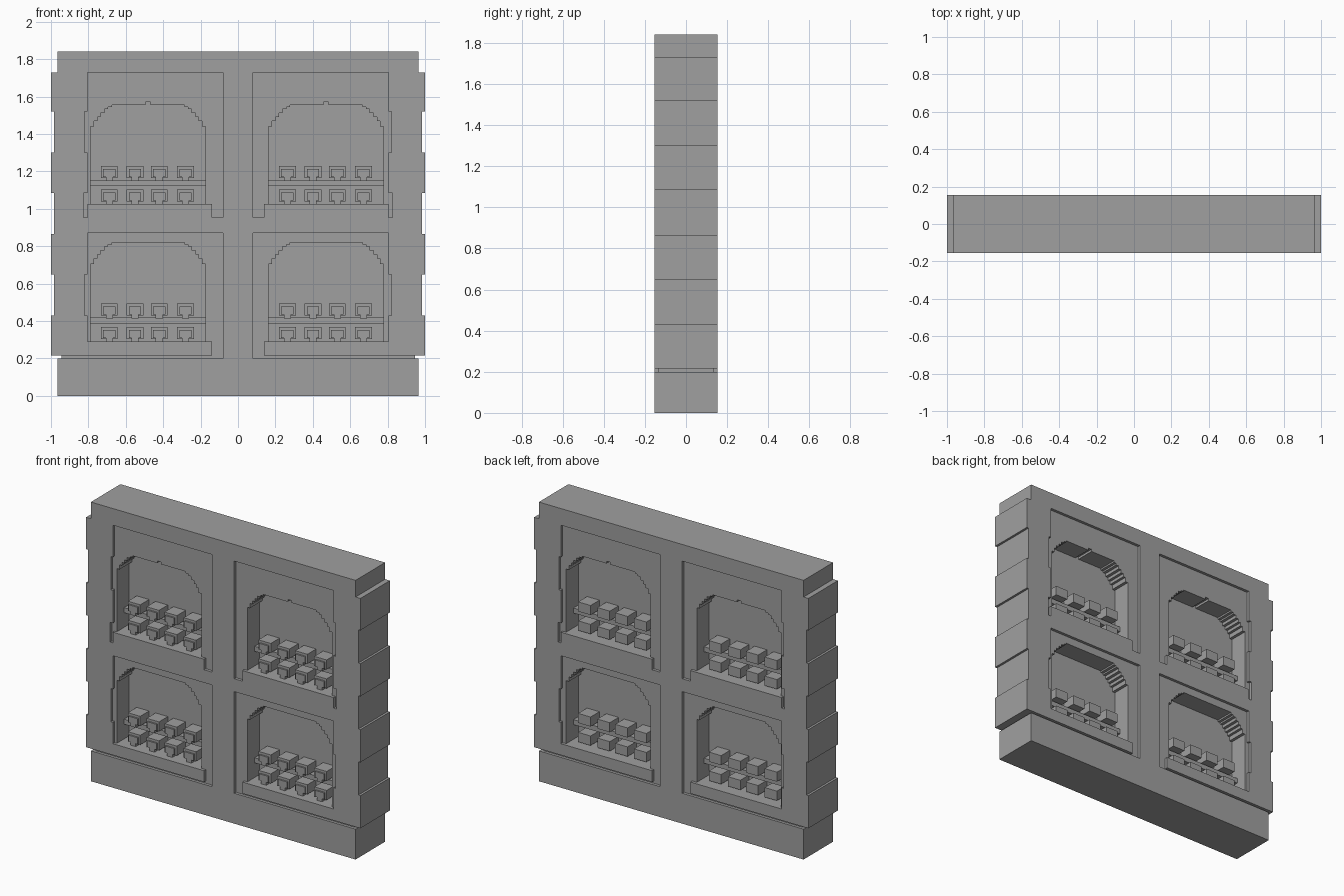
import bpy, bmesh
from mathutils import Matrix

old = bpy.data.objects.get("Cube")
if old:
    bpy.data.objects.remove(old)

stone = bpy.data.materials.new("grey_stone")
stone.use_nodes = True
GREY = (0.35, 0.35, 0.35, 1)
stone.diffuse_color = GREY
stone.node_tree.nodes["Principled BSDF"].inputs["Base Color"].default_value = GREY


def add_object(name, bm):
    bmesh.ops.recalc_face_normals(bm, faces=bm.faces)
    mesh = bpy.data.meshes.new(name)
    bm.to_mesh(mesh)
    bm.free()
    mesh.materials.append(stone)
    ob = bpy.data.objects.new(name, mesh)
    bpy.context.collection.objects.link(ob)
    return ob


def slab(name, points, y0, y1):
    """Extrude an x-z outline from y0 to y1."""
    bm = bmesh.new()
    face = bm.faces.new([bm.verts.new((x, y0, z)) for x, z in points])
    grown = bmesh.ops.extrude_face_region(bm, geom=[face])["geom"]
    verts = [v for v in grown if isinstance(v, bmesh.types.BMVert)]
    bmesh.ops.translate(bm, verts=verts, vec=(0, y1 - y0, 0))
    return add_object(name, bm)


def box(bm, x0, x1, y0, y1, z0, z1):
    m = Matrix.Translation(((x0 + x1) / 2, (y0 + y1) / 2, (z0 + z1) / 2))
    m = m @ Matrix.Diagonal((x1 - x0, y1 - y0, z1 - z0, 1))
    bmesh.ops.create_cube(bm, size=1, matrix=m)


def mirror(points):
    return [(-x, z) for x, z in points]


HALF, FACE, BACK = 0.154, 0.135, 0.008   # wall face, recessed face, niche back
COURSES = [0.215, 0.43, 0.65, 0.865, 1.085, 1.30, 1.52, 1.73]

# Wall silhouette with plinth, groove, alternating corner stones and cap
side = [(0.965, 0), (0.965, 0.2), (0.945, 0.2), (0.945, 0.215)]
for i in range(7):
    x = 1.0 if i % 2 == 0 else 0.985
    side += [(x, COURSES[i]), (x, COURSES[i + 1])]
side += [(0.965, 1.73), (0.965, 1.84)]
wall = slab("wall", side + mirror(side)[::-1], -HALF, HALF)

# Shallow panel outlines, stepping around the corner stones and sills
lower_panel = [(1.1, 0.2), (0.08, 0.2), (0.08, 0.87), (0.805, 0.87), (0.805, 0.65),
               (0.82, 0.65), (0.82, 0.43), (0.805, 0.43), (0.805, 0.29),
               (0.14, 0.29), (0.14, 0.215), (1.1, 0.215)]
upper_panel = [(0.14, 0.955), (0.08, 0.955), (0.08, 1.73), (0.805, 1.73), (0.805, 1.52),
               (0.82, 1.52), (0.82, 1.30), (0.805, 1.30), (0.805, 1.085),
               (0.825, 1.085), (0.825, 0.955), (0.805, 0.955), (0.805, 1.025),
               (0.14, 1.025)]

# Stepped arch: inset from jamb, drop from crown
STEPS = [(0, 0.115), (0.02, 0.085), (0.037, 0.064), (0.055, 0.043),
         (0.075, 0.022), (0.095, 0.011), (0.114, 0)]


def arch(cx, z0, z1, notch):
    half = [(0.308, z0)]
    for (a, d), (b, _) in zip(STEPS, STEPS[1:]):
        half += [(0.308 - a, z1 - d), (0.308 - b, z1 - d)]
    half.append((0.308 - STEPS[-1][0], z1))
    if notch:
        half += [(0.013, z1), (0.013, z1 + 0.015)]
    return [(cx + x, z) for x, z in half + mirror(half)[::-1]]


WINDOWS = [(cx, z0, z1, up) for cx in (-0.481, 0.471)
           for z0, z1, up in ((0.29, 0.82, False), (1.025, 1.556, True))]

# Cut panels and niches on both faces
cutters = []
for s in (-1, 1):
    for panel in (lower_panel, upper_panel):
        for pts in (panel, mirror(panel)):
            cutters.append(slab("panel_cutter", pts, s * FACE, s * 0.3))
    for w in WINDOWS:
        cutters.append(slab("niche_cutter", arch(*w), s * BACK, s * 0.3))
for c in cutters:
    c.hide_render = True
    mod = wall.modifiers.new("cut", "BOOLEAN")
    mod.operation, mod.solver, mod.object = "DIFFERENCE", "EXACT", c
deps = bpy.context.evaluated_depsgraph_get()
carved = bpy.data.meshes.new_from_object(wall.evaluated_get(deps))
wall.modifiers.clear()
wall.data = carved
for c in cutters:
    bpy.data.objects.remove(c)

# Shelves and rows of blocky heads in each niche
for cx, z0, z1, up in WINDOWS:
    level = "upper" if up else "lower"
    hand = "left" if cx > 0 else "right"
    bm = bmesh.new()
    box(bm, cx - 0.308, cx + 0.308, -0.06, 0.06, z0 + 0.097, z0 + 0.13)
    add_object(f"{level}_{hand}_shelf", bm)
    bm = bmesh.new()
    for base in (z0, z0 + 0.125):
        for dx in (-0.207, -0.07, 0.06, 0.2):
            x = cx + dx
            # cranium
            box(bm, x - 0.045, x + 0.045, -0.1, 0.1, base + 0.015, base + 0.078)
            # face and jaw on the front
            box(bm, x - 0.033, x + 0.033, -0.11, -0.1, base + 0.02, base + 0.062)
            box(bm, x - 0.019, x + 0.019, -0.11, -0.07, base, base + 0.02)
    add_object(f"{level}_{hand}_heads", bm)
